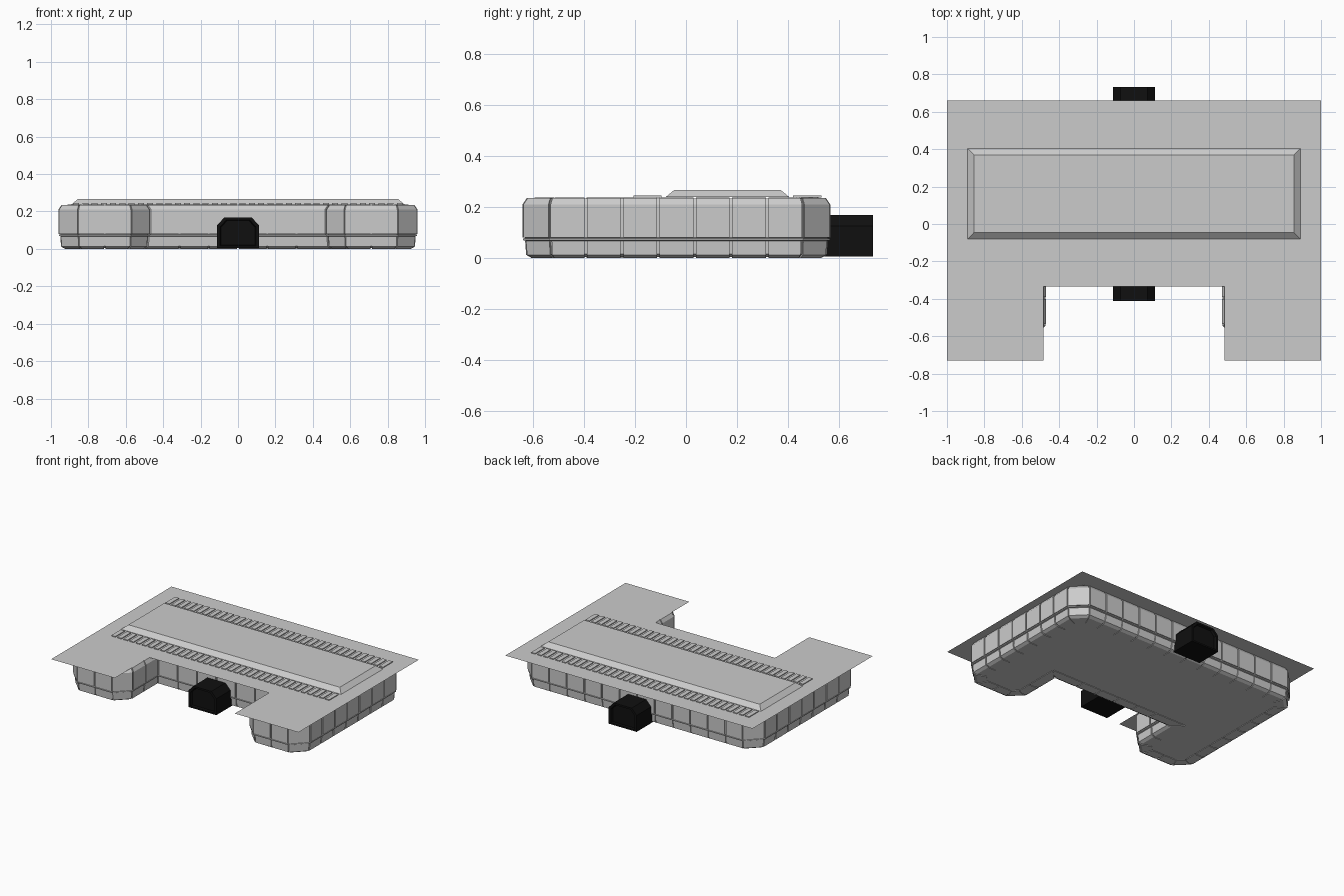
import bpy, bmesh
from mathutils import Vector

if "Cube" in bpy.data.objects:
    bpy.data.objects.remove(bpy.data.objects["Cube"])


def finish(name, bm, mat=None):
    bmesh.ops.recalc_face_normals(bm, faces=bm.faces)
    me = bpy.data.meshes.new(name)
    bm.to_mesh(me)
    bm.free()
    ob = bpy.data.objects.new(name, me)
    bpy.context.collection.objects.link(ob)
    if mat:
        me.materials.append(mat)
    return ob


def loft(bm, rings, cap=True, closed=True):
    vs = [[bm.verts.new(p) for p in r] for r in rings]
    n = len(rings[0])
    for a, b in zip(vs, vs[1:]):
        for i in range(n if closed else n - 1):
            j = (i + 1) % n
            bm.faces.new((a[i], a[j], b[j], b[i]))
    if cap:
        bm.faces.new(vs[0])
        bm.faces.new(vs[-1])


def mirrored(half):
    return half + [(-x, y) for x, y in reversed(half)]


# hull outline, counter-clockwise: recess, front pods, long back edge
HULL = [Vector(p) for p in mirrored([
    (0.47, -0.25), (0.47, -0.54), (0.57, -0.64), (0.855, -0.64),
    (0.96, -0.535), (0.96, 0.46), (0.855, 0.565)])]
N = len(HULL)


def normal(i):
    d = (HULL[(i + 1) % N] - HULL[i]).normalized()
    return Vector((-d.y, d.x))


def inset(i, d):
    a, b = normal(i - 1), normal(i % N)
    return HULL[i % N] + (a + b) * d / (1 + a.dot(b))


# hull core
bm = bmesh.new()
loft(bm, [[(*inset(i, d), z) for i in range(N)] for d, z in
          ((0.045, 0.004), (0.02, 0.016), (0.016, 0.07), (0.008, 0.082),
           (0.008, 0.21), (0.022, 0.233))])
finish("hull_core", bm)


# panels wrapped round the hull, separated by narrow seams
def panels(name, profile, gap=0.005):
    bm = bmesh.new()
    for i in range(N):
        a, b = HULL[i], HULL[(i + 1) % N]
        length = (b - a).length
        d = (b - a).normalized()
        n = 1 if length < 0.2 else round(length / 0.145)
        for k in range(n):
            rings = []
            for ins, z in profile:
                p = inset(i, ins) if k == 0 else a + d * length * k / n + normal(i) * ins
                q = inset(i + 1, ins) if k == n - 1 else a + d * length * (k + 1) / n + normal(i) * ins
                g = min(gap, (q - p).length * 0.2)
                rings.append([(*(p + d * g), z), (*(q - d * g), z)])
            loft(bm, rings, cap=False, closed=False)
            # seam side walls
            for s in (0, 1):
                bm.faces.new([bm.verts.new(r[s]) for r in rings])
    bmesh.ops.remove_doubles(bm, verts=bm.verts, dist=0.0001)
    finish(name, bm)


panels("lower_panels", [(0.10, 0.004), (0.10, 0.0), (0.035, 0.0), (0.014, 0.012),
                        (0.01, 0.066), (0.02, 0.066)])
panels("upper_panels", [(0.02, 0.08), (0.0, 0.08), (0.0, 0.21),
                        (0.016, 0.234), (0.05, 0.236), (0.05, 0.228)])

# narrow rim between the panel rows
bm = bmesh.new()
loft(bm, [[(*inset(i, d), z) for i in range(N)] for d, z in
          ((0.014, 0.067), (0.002, 0.07), (0.002, 0.076), (0.014, 0.079))], cap=False)
finish("side_rim", bm)

# flat deck sheet with the front notch
bm = bmesh.new()
bm.faces.new([bm.verts.new((x, y, 0.238)) for x, y in mirrored([
    (0.485, -0.335), (0.485, -0.73), (1.0, -0.73), (1.0, 0.66)])])
finish("deck_sheet", bm)


# raised lid with sloping sides
def rect(x, y0, y1, z):
    return [(-x, y0, z), (x, y0, z), (x, y1, z), (-x, y1, z)]


bm = bmesh.new()
loft(bm, [rect(0.89, -0.08, 0.405, 0.238), rect(0.855, -0.045, 0.37, 0.267)])
finish("raised_lid", bm)

# two rows of vent slats
for name, y0, y1 in (("front_vent_slats", -0.205, -0.095), ("rear_vent_slats", 0.42, 0.53)):
    bm = bmesh.new()
    count = 36
    for k in range(count):
        x = -0.865 + 1.73 * k / (count - 1)
        loft(bm, [[(x + s * 0.016, y, z) for s, y in ((-1, y0), (1, y0), (1, y1), (-1, y1))]
                  for z in (0.236, 0.244)])
    finish(name, bm)

# black housings with chamfered tops, front and back
black = bpy.data.materials.new("black")
black.diffuse_color = (0.005, 0.005, 0.005, 1)
black.use_nodes = True
black.node_tree.nodes["Principled BSDF"].inputs["Base Color"].default_value = black.diffuse_color


def housing(name, y_in, y_out):
    prof = mirrored([(0.113, 0.005), (0.113, 0.125), (0.073, 0.168)])
    s = 1 if y_out > y_in else -1

    def ring(y, k):
        return [(x * k, y, 0.08 + (z - 0.08) * k) for x, z in prof]
    bm = bmesh.new()
    loft(bm, [ring(y_in, 1), ring(y_out, 1), ring(y_out, 0.85), ring(y_out - s * 0.015, 0.8)])
    finish(name, bm, black)


housing("front_housing", -0.2, -0.412)
housing("rear_housing", 0.5, 0.732)
